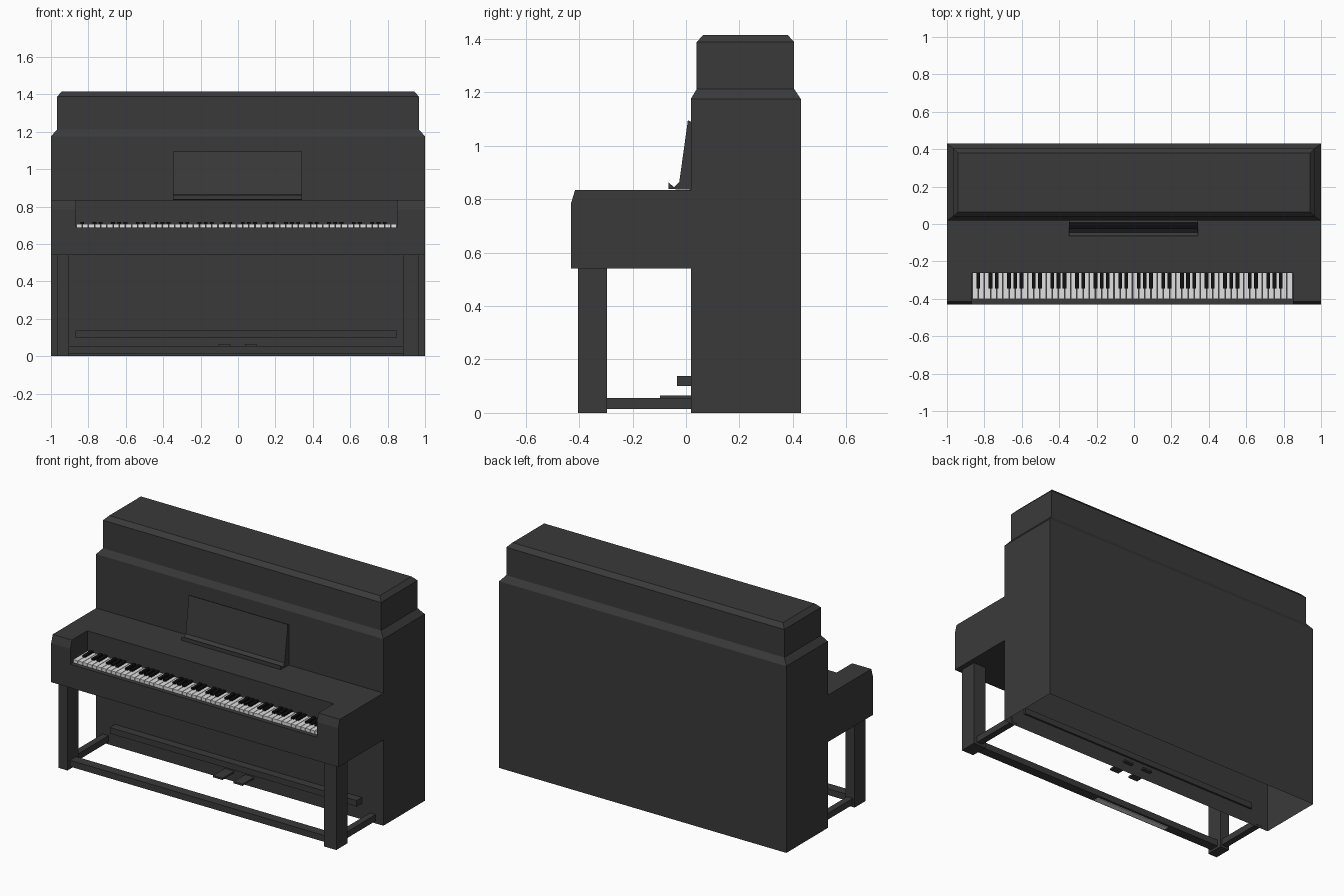
import bpy, bmesh

if "Cube" in bpy.data.objects:
    bpy.data.objects.remove(bpy.data.objects["Cube"])

def material(name, v):
    m = bpy.data.materials.new(name)
    m.diffuse_color = (v, v, v, 1)
    m.use_nodes = True
    m.node_tree.nodes["Principled BSDF"].inputs["Base Color"].default_value = m.diffuse_color
    return m

WOOD = material("dark_wood", 0.042)
IVORY = material("ivory_white", 0.75)
EBONY = material("ebony_black", 0.005)

def finish(bm, name, mat):
    bmesh.ops.recalc_face_normals(bm, faces=bm.faces)
    me = bpy.data.meshes.new(name)
    bm.to_mesh(me)
    bm.free()
    me.materials.append(mat)
    ob = bpy.data.objects.new(name, me)
    bpy.context.collection.objects.link(ob)
    return ob

def add_box(bm, x0, x1, y0, y1, z0, z1):
    vs = bmesh.ops.create_cube(bm, size=1)["verts"]
    for v in vs:
        v.co = (x1 if v.co.x > 0 else x0, y1 if v.co.y > 0 else y0, z1 if v.co.z > 0 else z0)

def boxes(name, mat, *dims):
    bm = bmesh.new()
    for d in dims:
        add_box(bm, *d)
    return finish(bm, name, mat)

def extrude_x(name, mat, profile, x0, x1):
    """Side profile of (y, z) points swept along x."""
    bm = bmesh.new()
    f = bm.faces.new([bm.verts.new((x0, y, z)) for y, z in profile])
    r = bmesh.ops.extrude_face_region(bm, geom=[f])
    for v in r["geom"]:
        if isinstance(v, bmesh.types.BMVert):
            v.co.x = x1
    return finish(bm, name, mat)

# Keyboard span (slightly off centre)
KX0, KX1 = -0.866, 0.85

# Upright body: stacked rectangles with chamfered shoulders, open underneath
bm = bmesh.new()
prev = None
for hx, y0, y1, z in [(1, .018, .43, 0), (1, .018, .43, 1.175), (.968, .04, .405, 1.212),
                      (.968, .04, .405, 1.388), (.942, .065, .38, 1.415)]:
    ring = [bm.verts.new(p) for p in ((-hx, y0, z), (hx, y0, z), (hx, y1, z), (-hx, y1, z))]
    if prev:
        for i in range(4):
            j = (i + 1) % 4
            bm.faces.new((prev[i], prev[j], ring[j], ring[i]))
    prev = ring
bm.faces.new(prev)
finish(bm, "upright_body", WOOD)

# Keyboard case with the key recess cut out
case = extrude_x("keyboard_case", WOOD,
                 [(.018, .54), (-.43, .54), (-.43, .785), (-.415, .835), (.018, .835)], -1, 1)
cutter = boxes("recess_cutter", WOOD, (KX0, KX1, -.6, -.262, .688, 1.0))
mod = case.modifiers.new("recess", "BOOLEAN")
mod.operation = "DIFFERENCE"
mod.object = cutter
cutter.hide_render = True
cutter.hide_set(True)

# White keys
step = (KX1 - KX0) / 52
boxes("white_keys", IVORY, *[(KX0 + i * step + .0015, KX0 + (i + 1) * step - .0015,
                              -.402, -.263, .686, .708) for i in range(52)])

# Black keys: skipped between B-C and E-F (first white key is A)
boxes("black_keys", EBONY, *[(KX0 + (i + 1) * step - .010, KX0 + (i + 1) * step + .010,
                              -.345, -.263, .70, .719) for i in range(51) if i % 7 not in (1, 4)])

# Music stand: leaning board with a lipped ledge
extrude_x("music_stand", WOOD,
          [(.018, .835), (-.065, .838), (-.065, .862), (-.045, .845), (-.025, .865),
           (.007, 1.095), (.018, 1.09)], -.347, .342)

# Front legs
boxes("front_legs", WOOD, (-.968, -.904, -.405, -.295, 0, .545), (.882, .968, -.405, -.295, 0, .545))

# Stretchers between the legs and back to the body
boxes("stretchers", WOOD, (-.91, .89, -.38, -.32, .015, .055),
      (-.955, -.915, -.30, .02, .015, .055), (.905, .945, -.30, .02, .015, .055))
boxes("stretcher_pad", IVORY, (-.54, -.01, -.37, -.335, .011, .0155))

# Lower rail on the front panel, and the two pedals
boxes("lower_rail", WOOD, (-.87, .85, -.033, .03, .10, .138))
boxes("pedals", WOOD, (-.105, -.04, -.098, .04, .054, .065), (.037, .10, -.098, .04, .054, .065))
